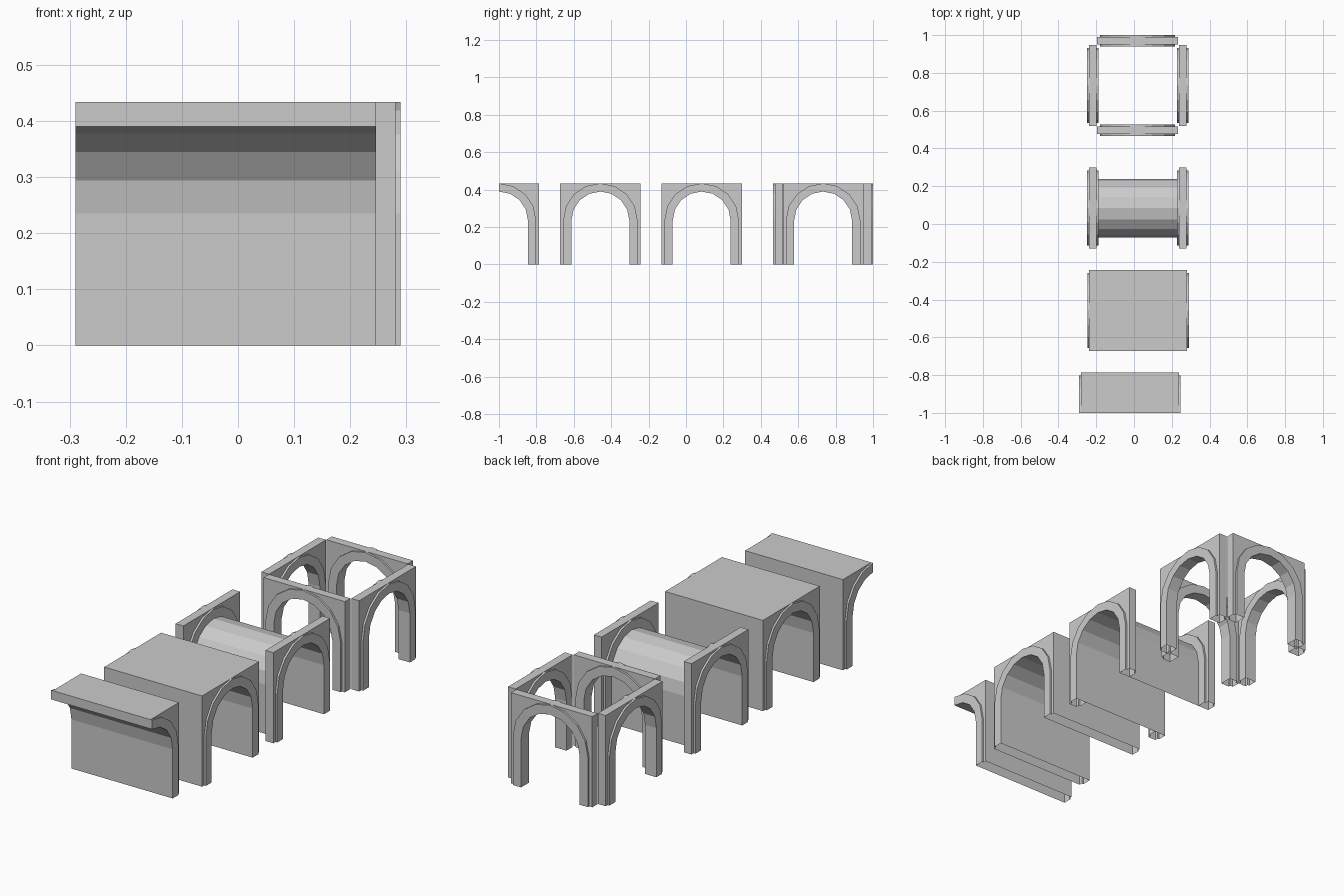
import bpy, bmesh
from math import cos, sin, radians

if "Cube" in bpy.data.objects:
    bpy.data.objects.remove(bpy.data.objects["Cube"])

SPRING, TOP, HALF_W = 0.235, 0.434, 0.215   # spring line, flat top, half width of a wall
R_IN, R_TRIM = 0.155, TOP - SPRING          # opening radius, raised rim radius
STEP = 22.5                                 # eight facets per round arch


def stations(half=False):
    """Points (opening, rim, wall outline) following the arch from leg foot to leg foot."""
    rows = [[(R_IN, 0), (R_TRIM, 0), (HALF_W, 0)]]
    for i in range(5 if half else 9):
        c, s = cos(radians(i * STEP)), sin(radians(i * STEP))
        m = max(abs(c), s)
        rows.append([(R_IN * c, SPRING + R_IN * s),
                     (R_TRIM * c, SPRING + R_TRIM * s),
                     (HALF_W * c / m, SPRING + R_TRIM * s / m)])
    if not half:
        rows.append([(-u, z) for u, z in rows[0]])
    return rows


def finish(name, bm, x, y):
    bmesh.ops.remove_doubles(bm, verts=bm.verts, dist=1e-5)
    bmesh.ops.dissolve_degenerate(bm, edges=bm.edges, dist=1e-5)
    bmesh.ops.recalc_face_normals(bm, faces=bm.faces)
    me = bpy.data.meshes.new(name)
    bm.to_mesh(me)
    bm.free()
    ob = bpy.data.objects.new(name, me)
    ob.location = (x, y, 0)
    bpy.context.collection.objects.link(ob)
    return ob


def arch(name, x, y, body, rim, half=False, turned=False):
    """Arched wall with raised rims; body and rim are half depths. Feet stay open."""
    bm = bmesh.new()
    loops = []
    for (i, t, o) in stations(half):
        section = [(-rim, i), (-rim, t), (-body, t), (-body, o),
                   (body, o), (body, t), (rim, t), (rim, i)]
        loops.append([bm.verts.new((p[0], d, p[1]) if turned else (d, p[0], p[1]))
                      for d, p in section])
    for a, b in zip(loops, loops[1:]):
        for k in range(8):
            n = (k + 1) % 8
            bm.faces.new((a[k], a[n], b[n], b[k]))
    if half:   # close the cut face at the crown
        e = loops[-1]
        bm.faces.new((e[0], e[1], e[6], e[7]))
    return finish(name, bm, x, y)


def barrel(name, x, y, half_len):
    """Thin tunnel lining between two arched walls."""
    bm = bmesh.new()
    loops = [[bm.verts.new((d, r[0][0], r[0][1])) for d in (-half_len, half_len)]
             for r in stations()]
    for a, b in zip(loops, loops[1:]):
        bm.faces.new((a[0], a[1], b[1], b[0]))
    return finish(name, bm, x, y)


CX, OFF = 0.02, 0.238        # shared centre and wall offset
WALL = (0.0205, 0.03)        # thin wall: body and rim half depths
BLOCK = (0.259, 0.268)       # long block: body and rim half depths

# Crossing: four arched walls in a square
for side, s in (("left", -1), ("right", 1)):
    arch("crossing_arch_" + side, CX + s * OFF, 0.733, *WALL)
for side, s in (("front", -1), ("back", 1)):
    arch("crossing_arch_" + side, CX - 0.002, 0.733 + s * (OFF - 0.001), *WALL, turned=True)

# Tunnel: two arched walls joined by a lining
for side, s in (("left", -1), ("right", 1)):
    arch("tunnel_arch_" + side, CX + s * OFF, 0.084, *WALL)
barrel("tunnel_lining", CX, 0.084, OFF - 0.0205)

# Solid vault block and half vault block
arch("vault_block", 0.022, -0.458, *BLOCK)
arch("half_vault_block", -0.022, -1.0, *BLOCK, half=True)
